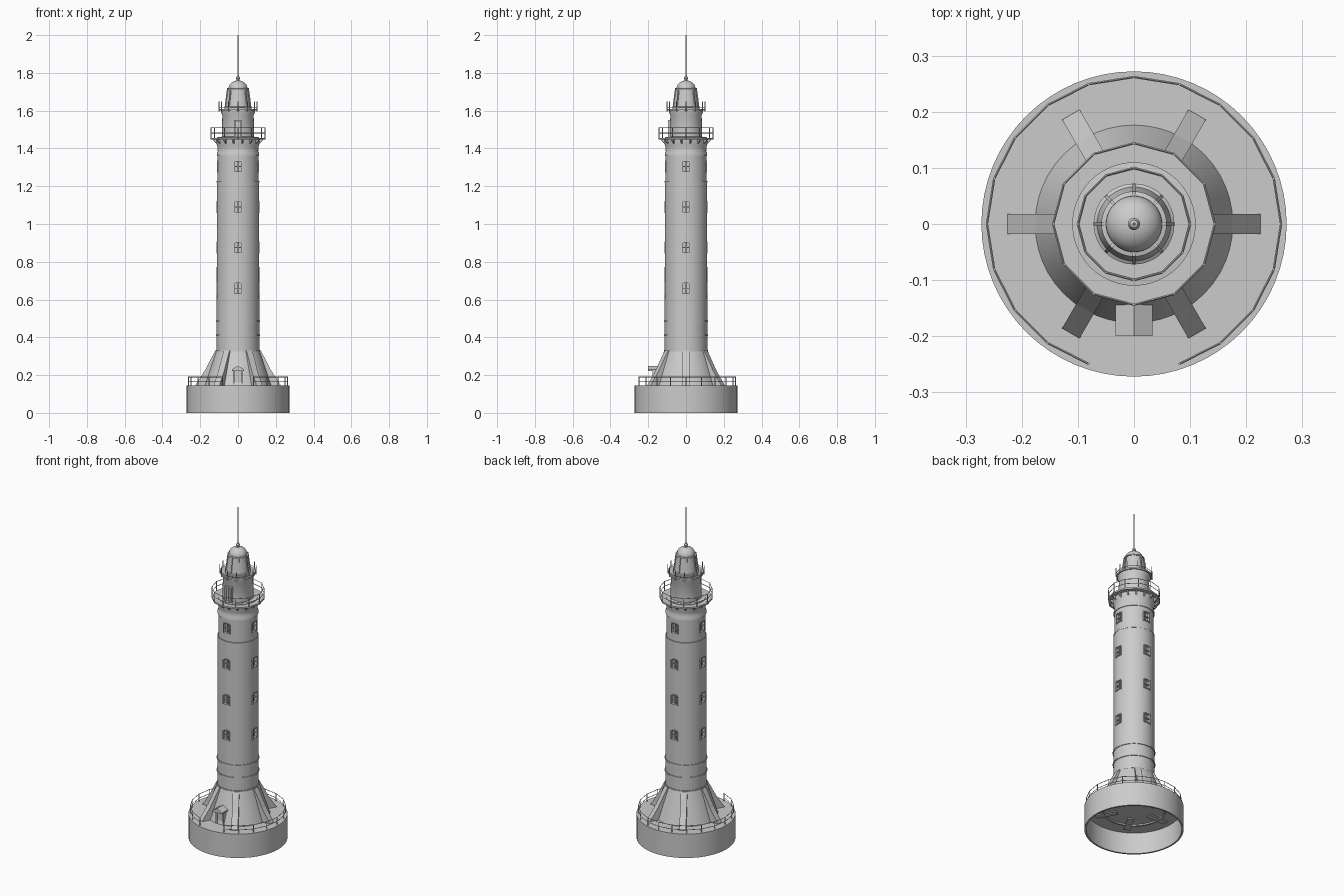
import bpy, bmesh
from math import sin, cos, pi, radians
from mathutils import Matrix, Vector

old = bpy.data.objects.get("Cube")
if old:
    bpy.data.objects.remove(old, do_unlink=True)

stone = bpy.data.materials.new("pale_grey")
stone.use_nodes = True
grey = (0.6, 0.6, 0.6, 1)
stone.diffuse_color = grey
stone.node_tree.nodes["Principled BSDF"].inputs["Base Color"].default_value = grey


def finish(name, bm, smooth=False):
    bmesh.ops.recalc_face_normals(bm, faces=bm.faces)
    mesh = bpy.data.meshes.new(name)
    bm.to_mesh(mesh)
    bm.free()
    mesh.materials.append(stone)
    ob = bpy.data.objects.new(name, mesh)
    bpy.context.scene.collection.objects.link(ob)
    if smooth:
        bpy.ops.object.select_all(action="DESELECT")
        ob.select_set(True)
        bpy.context.view_layer.objects.active = ob
        bpy.ops.object.shade_smooth_by_angle(angle=radians(35))
    return ob


def lathe(name, profile, n=48):
    """Revolve (radius, height) points around z; radius 0 closes an end."""
    bm = bmesh.new()
    verts = [bm.verts.new((r, 0, z)) for r, z in profile]
    edges = [bm.edges.new(p) for p in zip(verts, verts[1:])]
    bmesh.ops.spin(bm, geom=verts + edges, cent=(0, 0, 0), axis=(0, 0, 1),
                   angle=2 * pi, steps=n, use_duplicate=False)
    bmesh.ops.remove_doubles(bm, verts=bm.verts, dist=1e-5)
    return finish(name, bm, True)


def box(bm, lo, hi, turn=0):
    """Axis-aligned box between two corners, turned around z."""
    lo, hi = Vector(lo), Vector(hi)
    m = (Matrix.Rotation(turn, 4, "Z") @ Matrix.Translation((lo + hi) / 2)
         @ Matrix.Diagonal((*(hi - lo), 1)))
    bmesh.ops.create_cube(bm, size=1, matrix=m)


def prism(bm, outline, vec, turn=0):
    """Extrude a planar outline along a vector, then turn around z."""
    m = Matrix.Rotation(turn, 3, "Z")
    a = [bm.verts.new(m @ Vector(p)) for p in outline]
    b = [bm.verts.new(m @ (Vector(p) + Vector(vec))) for p in outline]
    bm.faces.new(a)
    bm.faces.new(b[::-1])
    for i in range(len(a)):
        j = (i + 1) % len(a)
        bm.faces.new((a[i], b[i], b[j], a[j]))


def bar(bm, p, q, r):
    """Thin square bar from p to q."""
    p, q = Vector(p), Vector(q)
    d = q - p
    m = Matrix.Translation((p + q) / 2) @ d.to_track_quat("Z", "Y").to_matrix().to_4x4()
    bmesh.ops.create_cone(bm, cap_ends=True, segments=4, radius1=r, radius2=r,
                          depth=d.length, matrix=m)


def railing(name, radius, bottom, top, rails, angles, closed):
    """Posts at the angles, joined by straight rails at the given heights."""
    bm = bmesh.new()
    pts = [(radius * cos(a), radius * sin(a)) for a in angles]
    for x, y in pts:
        bar(bm, (x, y, bottom), (x, y, top), 0.0025)
    for p, q in zip(pts, pts[1:] + pts[:1] if closed else pts[1:]):
        for z in rails:
            bar(bm, (*p, z), (*q, z), 0.002)
    finish(name, bm)


# Round base, open underneath, with its deck
lathe("base", [(0.262, 0.13), (0.262, 0), (0.272, 0), (0.272, 0.145), (0, 0.145)], 64)
lathe("deck_underside", [(0.262, 0.13), (0, 0.13)], 64)
lathe("foot_ring", [(0.168, 0.13), (0.168, 0.122), (0.178, 0.122), (0.178, 0.13)])

# Flared foot and shaft
lathe("flared_foot", [(0, 0.14), (0.178, 0.14), (0.158, 0.2), (0.135, 0.27),
                      (0.115, 0.33), (0, 0.33)])
shaft = lathe("shaft", [(0, 0.32), (0.113, 0.32), (0.112, 1.225), (0, 1.225)])
upper = lathe("upper_shaft", [(0, 1.22), (0.108, 1.22), (0.108, 1.37), (0, 1.37)])
for i, z in enumerate((0.33, 0.41, 0.485)):
    lathe(f"shaft_band_{i}", [(0.108, z - 0.004), (0.117, z - 0.004),
                              (0.117, z + 0.004), (0.108, z + 0.004)])
lathe("upper_band", [(0.1, 1.219), (0.113, 1.219), (0.113, 1.228), (0.1, 1.228)])

# Buttresses around the foot
bm = bmesh.new()
for k in range(6):
    w = 0.018
    prism(bm, [(0.1, -w, 0.125), (0.225, -w, 0.125), (0.225, -w, 0.148),
               (0.175, -w, 0.225), (0.142, -w, 0.29), (0.12, -w, 0.33), (0.1, -w, 0.33)],
          (0, 2 * w, 0), k * pi / 3)
finish("buttresses", bm)

# Entrance with gabled porch roof, door leaf and jambs
bm = bmesh.new()
for s in (-1, 1):
    box(bm, (s * 0.022 - 0.005, -0.178, 0.14), (s * 0.022 + 0.005, -0.12, 0.226))
box(bm, (-0.02, -0.17, 0.14), (0.02, -0.12, 0.226))
finish("entrance", bm)
bm = bmesh.new()
prism(bm, [(-0.033, -0.2, 0.222), (0.033, -0.2, 0.222), (0.033, -0.2, 0.23),
           (0, -0.2, 0.249), (-0.033, -0.2, 0.23)], (0, 0.08, 0))
finish("porch_roof", bm)


# Window openings, frames and glazing bars on four sides
def arch(w, z0, z1, x):
    c = w * 0.4
    return [(x, -w, z0), (x, w, z0), (x, w, z1 - c), (x, w - c * 0.3, z1 - c * 0.3),
            (x, w - c, z1), (x, c - w, z1), (x, c * 0.3 - w, z1 - c * 0.3), (x, -w, z1 - c)]


cutter_bm, frame_bm = bmesh.new(), bmesh.new()
for z in (0.66, 0.875, 1.09, 1.305):
    face = 0.112 if z < 1.2 else 0.108
    for k in range(4):
        t = k * pi / 2
        prism(cutter_bm, arch(0.019, z - 0.028, z + 0.028, face - 0.014), (0.05, 0, 0), t)
        outer = arch(0.023, z - 0.032, z + 0.032, face - 0.006)
        inner = arch(0.018, z - 0.027, z + 0.027, face - 0.006)
        for i in range(8):
            j = (i + 1) % 8
            prism(frame_bm, [outer[i], outer[j], inner[j], inner[i]], (0.009, 0, 0), t)
        box(frame_bm, (face - 0.014, -0.019, z - 0.002), (face - 0.003, 0.019, z + 0.002), t)
        box(frame_bm, (face - 0.014, -0.0015, z - 0.028), (face - 0.006, 0.0015, z + 0.028), t)
cutter = finish("window_cutter", cutter_bm)
cutter.hide_render = True
cutter.hide_viewport = True
finish("window_frames", frame_bm)
for wall in (shaft, upper):
    cut = wall.modifiers.new("windows", "BOOLEAN")
    cut.operation = "DIFFERENCE"
    cut.object = cutter
    cut.solver = "EXACT"

# Cornice, corbels and main gallery
lathe("cornice", [(0, 1.36), (0.112, 1.36), (0.112, 1.375), (0.107, 1.385),
                  (0.109, 1.41), (0.117, 1.435), (0.117, 1.45), (0, 1.45)])
bm = bmesh.new()
for k in range(16):
    prism(bm, [(0.1, -0.004, 1.425), (0.115, -0.004, 1.425), (0.132, -0.004, 1.442),
               (0.132, -0.004, 1.45), (0.1, -0.004, 1.45)], (0, 0.008, 0), (k + 0.5) * pi / 8)
finish("corbels", bm)
lathe("gallery_deck", [(0, 1.447), (0.145, 1.447), (0.145, 1.456), (0, 1.456)], 12)
twelve = [k * pi / 6 for k in range(12)]
railing("gallery_railing", 0.144, 1.447, 1.512, (1.482, 1.51), twelve, True)

# Watch room, its door and the small upper gallery
lathe("watch_room", [(0, 1.45), (0.11, 1.45), (0.11, 1.459), (0.086, 1.462),
                     (0.083, 1.575), (0.09, 1.59), (0.09, 1.602), (0, 1.602)])
bm = bmesh.new()
for s in (-1, 1):
    box(bm, (s * 0.018 - 0.004, -0.096, 1.455), (s * 0.018 + 0.004, -0.07, 1.545))
box(bm, (-0.022, -0.096, 1.543), (0.022, -0.07, 1.551))
box(bm, (-0.016, -0.088, 1.455), (0.016, -0.07, 1.545))
box(bm, (-0.0015, -0.091, 1.455), (0.0015, -0.07, 1.545))
finish("watch_room_door", bm)
lathe("upper_deck", [(0, 1.6), (0.1, 1.6), (0.1, 1.609), (0, 1.609)], 12)
railing("upper_railing", 0.1, 1.595, 1.648, (1.618,), twelve, True)

# Lantern, ribs, dome and mast
lathe("lantern", [(0, 1.605), (0.072, 1.605), (0.072, 1.618), (0.066, 1.622),
                  (0.053, 1.715), (0, 1.715)])
bm = bmesh.new()
for k in range(8):
    prism(bm, [(0.05, -0.003, 1.61), (0.072, -0.003, 1.61), (0.058, -0.003, 1.72),
               (0.04, -0.003, 1.72)], (0, 0.006, 0), k * pi / 4)
finish("lantern_ribs", bm)
dome = [(0.05 * cos(a), 1.718 + 0.042 * sin(a)) for a in [i * pi / 20 for i in range(10)]]
lathe("dome", [(0, 1.71), (0.058, 1.71), (0.058, 1.716)] + dome + [(0, 1.76)])
lathe("finial", [(0, 1.755), (0.012, 1.757), (0.007, 1.764), (0.011, 1.772),
                 (0.007, 1.781), (0, 1.785)], 16)
lathe("mast", [(0, 1.77), (0.003, 1.77), (0.002, 2.0), (0, 2.0)], 8)

# Deck railing with an opening at the entrance
railing("deck_railing", 0.262, 0.14, 0.192, (0.165, 0.19),
        [radians(-72 + 18 * k) for k in range(19)], False)
